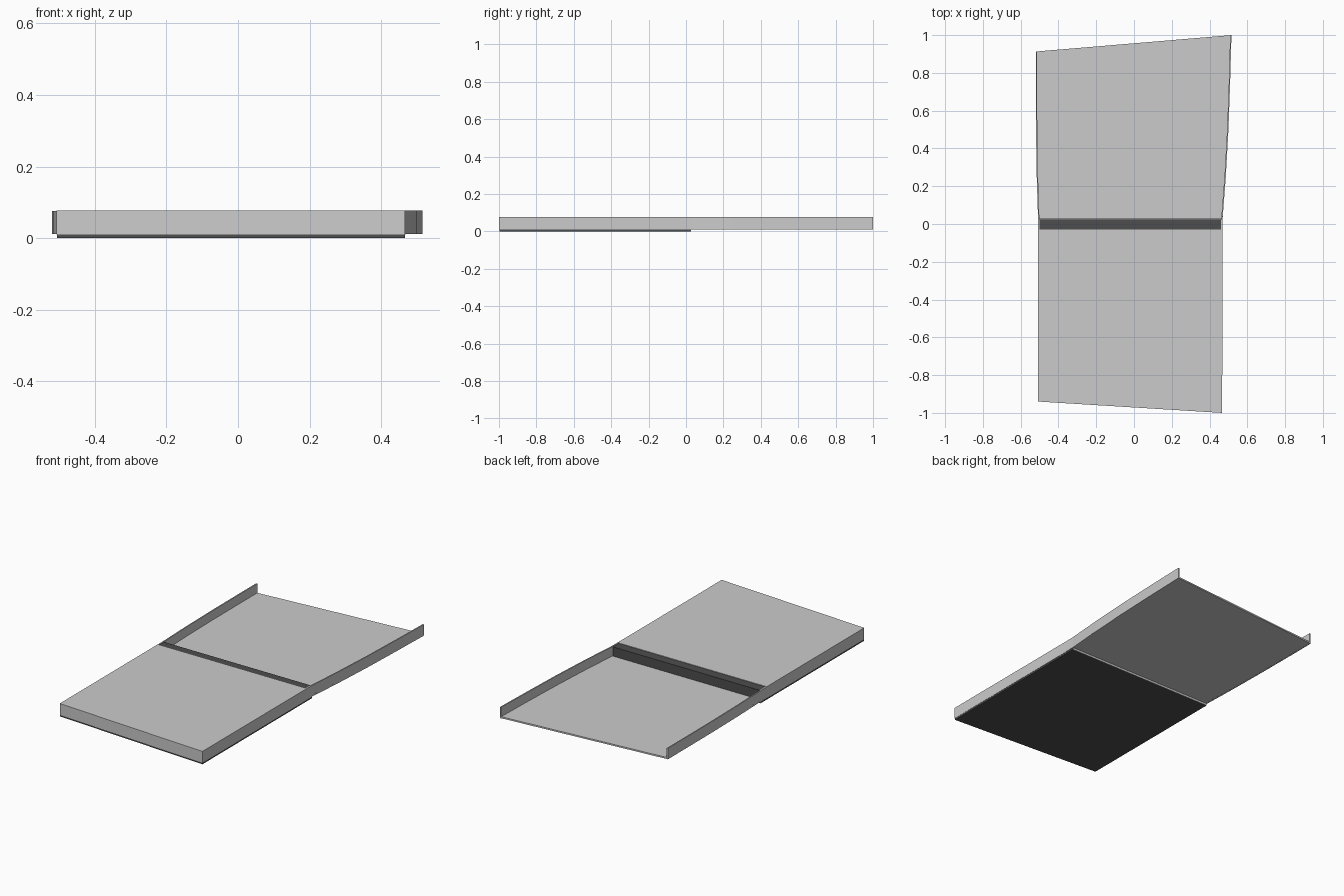
import bpy, bmesh

if "Cube" in bpy.data.objects:
    bpy.data.objects.remove(bpy.data.objects["Cube"])

dark = bpy.data.materials.new("dark_board")
dark.diffuse_color = (0.075, 0.075, 0.075, 1)
dark.use_nodes = True
dark.node_tree.nodes["Principled BSDF"].inputs["Base Color"].default_value = dark.diffuse_color


def prism(name, outline, z0, z1, mat=None):
    """Extrude a plan outline (counter-clockwise) from z0 to z1."""
    bm = bmesh.new()
    face = bm.faces.new([bm.verts.new((x, y, z0)) for x, y in outline])
    ext = bmesh.ops.extrude_face_region(bm, geom=[face])
    for v in ext["geom"]:
        if isinstance(v, bmesh.types.BMVert):
            v.co.z = z1
    bmesh.ops.recalc_face_normals(bm, faces=bm.faces[:])
    me = bpy.data.meshes.new(name)
    bm.to_mesh(me)
    bm.free()
    ob = bpy.data.objects.new(name, me)
    bpy.context.collection.objects.link(ob)
    if mat:
        me.materials.append(mat)
    return ob


# Plan curves of the two long sides of the rear tray
right = [(0.468, -0.03), (0.469, 0.03), (0.486, 0.25), (0.500, 0.50), (0.509, 0.75), (0.516, 1.0)]
left = [(-0.507, -0.03), (-0.508, 0.03), (-0.515, 0.25), (-0.519, 0.50), (-0.520, 0.75), (-0.520, 0.913)]
front = [(-0.507, -0.94), (0.467, -1.0)]

# Raised front deck
prism("front_deck", front + [right[0], left[0]], 0.01, 0.077)

# Dark base board under the deck
prism("base_board", [(-0.506, -0.938), (0.466, -0.998), (0.466, 0.024), (-0.506, 0.024)],
      0.0, 0.01, dark)
# Dark step behind the deck
prism("rear_step", [(-0.504, -0.03), (0.464, -0.03), (0.464, 0.024), (-0.504, 0.024)],
      0.01, 0.074, dark)
# Grey lip along the back of the base board
prism("base_lip", [(-0.506, 0.024), (0.466, 0.024), (0.466, 0.027), (-0.506, 0.027)], 0.0, 0.012)

# Rear tray floor
prism("tray_floor", [(-0.508, 0.027)] + [(0.469, 0.027)] + right[2:] + left[:1:-1], 0.012, 0.021)

# Thin side walls
t = 0.007
prism("right_wall", right + [(x - t, y) for x, y in reversed(right)], 0.011, 0.077)
prism("left_wall", left + [(x + t, y) for x, y in reversed(left)], 0.011, 0.076)
